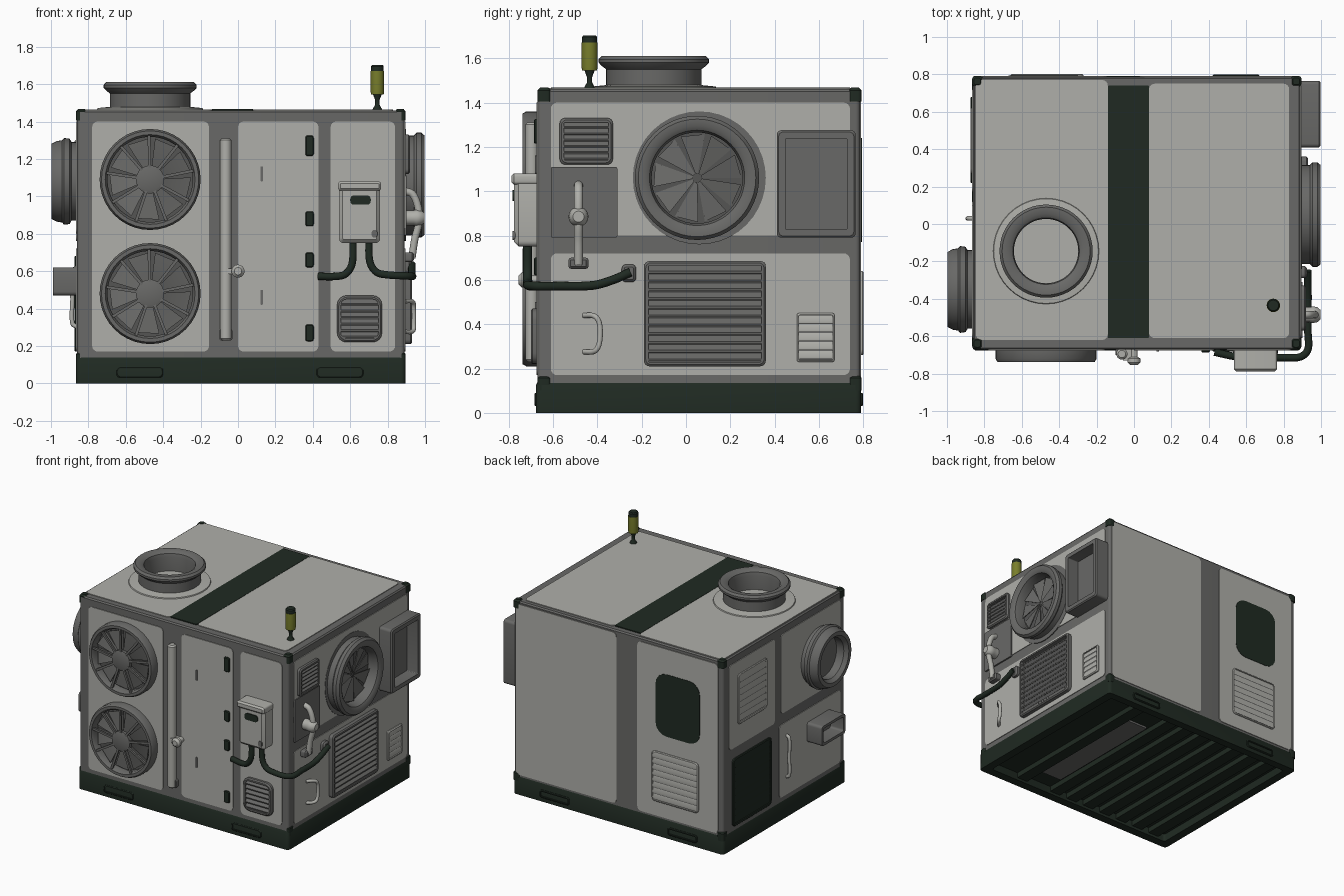
import bpy, bmesh, math
from mathutils import Vector

if "Cube" in bpy.data.objects:
    bpy.data.objects.remove(bpy.data.objects["Cube"])

def material(name, rgb):
    m = bpy.data.materials.new(name)
    m.diffuse_color = (*rgb, 1)
    m.use_nodes = True
    m.node_tree.nodes["Principled BSDF"].inputs["Base Color"].default_value = m.diffuse_color
    return m

LIGHT = material("light_grey_paint", (0.43, 0.43, 0.40))
MID = material("mid_grey_metal", (0.14, 0.14, 0.135))
DARK = material("dark_grey_recess", (0.09, 0.09, 0.088))
GREEN = material("dark_green_paint", (0.014, 0.023, 0.016))
OLIVE = material("olive_yellow_lens", (0.19, 0.21, 0.025))

# Each side maps (u, v, depth) to world space
SIDES = {
    "front": lambda u, v, d: (u, -0.67 - d, v),
    "back": lambda u, v, d: (u, 0.785 + d, v),
    "right": lambda u, v, d: (0.89 + d, u, v),
    "left": lambda u, v, d: (-0.86 - d, u, v),
    "top": lambda u, v, d: (u, v, 1.46 + d),
    "world": lambda u, v, d: (u, v, d),
}

def rr(u0, u1, v0, v1, d, r=0.0, n=4):
    """Rounded rectangle loop."""
    if r <= 0:
        return [(u0, v0, d), (u1, v0, d), (u1, v1, d), (u0, v1, d)]
    pts = []
    for k, (cu, cv) in enumerate([(u1 - r, v1 - r), (u0 + r, v1 - r), (u0 + r, v0 + r), (u1 - r, v0 + r)]):
        for i in range(n + 1):
            a = math.pi / 2 * (k + i / n)
            pts.append((cu + r * math.cos(a), cv + r * math.sin(a), d))
    return pts

def circ(cu, cv, r, d, n=40):
    return [(cu + r * math.cos(2 * math.pi * i / n), cv + r * math.sin(2 * math.pi * i / n), d) for i in range(n)]

def part(name, side, pieces, mat):
    """Loft every piece (list of loops, ring flag) into one object."""
    bm = bmesh.new()
    for loops, ring in pieces:
        vs = [[bm.verts.new(SIDES[side](*p)) for p in lp] for lp in loops]
        n = len(vs[0])
        for a in range(len(vs) if ring else len(vs) - 1):
            A, B = vs[a], vs[(a + 1) % len(vs)]
            for i in range(n):
                j = (i + 1) % n
                bm.faces.new((A[i], A[j], B[j], B[i]))
        if not ring:
            bm.faces.new(vs[0])
            bm.faces.new(vs[-1])
    bmesh.ops.recalc_face_normals(bm, faces=bm.faces)
    me = bpy.data.meshes.new(name)
    bm.to_mesh(me)
    bm.free()
    me.materials.append(mat)
    ob = bpy.data.objects.new(name, me)
    bpy.context.collection.objects.link(ob)
    return ob

def plate(name, side, u0, u1, v0, v1, mat, d0=-0.01, d1=0.005, r=0.03, bev=0.0):
    loops = [rr(u0, u1, v0, v1, d0, r)]
    if bev:
        loops.append(rr(u0, u1, v0, v1, d1 - bev, r))
    loops.append(rr(u0 + bev, u1 - bev, v0 + bev, v1 - bev, d1, max(r - bev, 0.002) if r else 0))
    return part(name, side, [(loops, False)], mat)

def lathe(name, side, cu, cv, profile, mat, ring=False, n=40):
    return part(name, side, [([circ(cu, cv, r, d, n) for r, d in profile], ring)], mat)

def frame_loops(u0, u1, v0, v1, w, d, r=0.03, d0=0.0):
    i = (u0 + w, u1 - w, v0 + w, v1 - w)
    ri = max(r - w, 0.006)
    b = min(.008, d / 3)
    return ([rr(u0, u1, v0, v1, d0, r), rr(u0, u1, v0, v1, d - b, r),
             rr(u0 + b, u1 - b, v0 + b, v1 - b, d, r),
             rr(*i, d, ri), rr(*i, d0, ri)], True)

def vent(name, side, u0, u1, v0, v1, n, mat, back=DARK, w=0.02, d=0.03, r=0.025):
    """Framed louvre with tilted slats over a recess plate."""
    plate(name + "_recess", side, u0 + .005, u1 - .005, v0 + .005, v1 - .005, back, d1=0.007, r=r)
    pieces = [frame_loops(u0, u1, v0, v1, w, d, r)]
    h = (v1 - v0 - 2 * w) / n
    for i in range(n):
        b = v0 + w + h * i
        sec = [(b + .1 * h, d - .004), (b + .35 * h, d - .002), (b + h, .010), (b + .75 * h, .006)]
        pieces.append(([[(u, v, dd) for v, dd in sec] for u in (u0 + w * .8, u1 - w * .8)], False))
    part(name, side, pieces, mat)

def tube(name, pts, rad, mat):
    cu = bpy.data.curves.new(name, 'CURVE')
    cu.dimensions, cu.bevel_depth, cu.bevel_resolution = '3D', rad, 5
    cu.use_fill_caps, cu.resolution_u = True, 6
    sp = cu.splines.new('BEZIER')
    sp.bezier_points.add(len(pts) - 1)
    P = [Vector(p) for p in pts]
    for i, b in enumerate(sp.bezier_points):   # smooth path through the points
        t = (P[min(i + 1, len(P) - 1)] - P[max(i - 1, 0)]).normalized()
        l = (P[i] - P[max(i - 1, 0)]).length / 3
        m = (P[min(i + 1, len(P) - 1)] - P[i]).length / 3
        b.co, b.handle_left, b.handle_right = P[i], P[i] - t * l, P[i] + t * m
    cu.materials.append(mat)
    ob = bpy.data.objects.new(name, cu)
    bpy.context.collection.objects.link(ob)
    bpy.ops.object.select_all(action='DESELECT')
    ob.select_set(True)
    bpy.context.view_layer.objects.active = ob
    bpy.ops.object.convert(target='MESH')

# Body shell and base tray
part("body_shell", "world", [([rr(-.86, .89, -.67, .785, .1, .02), rr(-.86, .89, -.67, .785, 1.45, .02),
                               rr(-.852, .882, -.662, .777, 1.46, .02)], False)], MID)
part("base_tray", "world", [([rr(-.80, .83, -.61, .73, .06, .02), rr(-.80, .83, -.61, .73, 0, .02),
                              rr(-.865, .895, -.677, .79, 0, .025), rr(-.865, .895, -.677, .79, .125, .025),
                              rr(-.855, .885, -.667, .78, .145, .025)], False)], GREEN)
for i in range(9):
    x = -.74 + i * .155
    if i != 7:
        plate("base_runner", "world", x, x + .09, -.62, .74, GREEN, .02, .07, 0)
plate("underside_panel", "world", .30, .48, -.47, .50, MID, .045, .065, 0)
for s in ("front", "back"):
    for x in (-.525, .545):
        part(f"{s}_lift_pocket_rim", s, [frame_loops(x - .125, x + .125, .03, .09, .012, .013, .02)], GREEN)
# Corner caps
for x0, x1 in ((-.865, -.81), (.84, .895)):
    for y0, y1 in ((-.669, -.61), (.735, .791)):
        for z0, z1 in ((1.405, 1.467), (.10, .17)):
            part("corner_cap", "world", [([rr(x0, x1, y0, y1, z0, .015), rr(x0, x1, y0, y1, z1 - .012, .015),
                                          rr(x0 + .01, x1 - .01, y0 + .01, y1 - .01, z1, .012)], False)], GREEN)
# Light cladding panels
for name, side, *q in (
    ("front_panel_fans", "front", -.78, -.155, .17, 1.40), ("front_door", "front", 0, .43, .17, 1.40),
    ("front_panel_control", "front", .495, .84, .17, 1.40),
    ("right_panel_upper", "right", -.61, .74, .80, 1.40), ("right_panel_lower", "right", -.61, .74, .17, .72),
    ("left_panel_upper_front", "left", -.61, .10, .80, 1.40), ("left_panel_upper_back", "left", .17, .72, .76, 1.40),
    ("left_panel_lower_front", "left", -.61, .12, .17, .72),
    ("back_panel_wide", "back", .03, .87, .15, 1.44), ("back_panel_narrow", "back", -.82, -.145, .15, 1.43),
    ("roof_panel_left", "top", -.845, -.14, -.62, .77), ("roof_panel_right", "top", .08, .83, -.61, .75)):
    plate(name, side, *q, LIGHT)
plate("roof_stripe", "top", -.14, .08, -.61, .74, GREEN, d1=.007, r=.005)

# Front fans
for k, cz in enumerate((1.09, .48)):
    cx = -.47
    lathe(f"fan_housing_{k}", "front", cx, cz, [(.27, 0), (.27, .05), (.26, .068), (.24, .068), (.228, .05), (.228, 0)], MID, True)
    lathe(f"fan_recess_{k}", "front", cx, cz, [(.24, 0), (.24, .01)], DARK)
    blades, spokes = [], []
    def polar(r, a, d):
        return (cx + r * math.cos(a), cz + r * math.sin(a), d)
    for i in range(9):
        a = 2 * math.pi * i / 9 + .2
        blades.append(([[polar(r, a, .018), polar(r, a + .55, .036), polar(r, a + .55, .041), polar(r, a, .023)]
                        for r in (.05, .14, .22)], False))
        w = lambda r: .008 / r
        spokes.append(([[polar(r, a - w(r), .05), polar(r, a + w(r), .05), polar(r, a + w(r), .064), polar(r, a - w(r), .064)]
                        for r in (.05, .235)], False))
    part(f"fan_blades_{k}", "front", blades, MID)
    spokes.append(([circ(cx, cz, .075, .02), circ(cx, cz, .075, .06), circ(cx, cz, .06, .066)], False))
    part(f"fan_guard_{k}", "front", spokes, MID)

# Front handrail, latch, hinges, door grips
part("vertical_rail", "world", [([circ(-.065, -.695, r, z, 24) for r, z in
     ((.02, .23), (.03, .24), (.03, 1.30), (.02, 1.31))], False)], LIGHT)
plate("rail_foot", "front", -.1, -.03, .23, .29, MID, d1=.03, r=.01)
lathe("latch_knob", "front", 0, .60, [(.02, 0), (.02, .04), (.035, .05), (.035, .07), (.02, .085)], LIGHT, n=24)
plate("latch_arm", "front", -.06, 0, .585, .615, LIGHT, d1=.06, r=.008)
for z, h in ((1.27, .055), (.88, .04), (.66, .04), (.27, .045)):
    plate("door_hinge", "front", .36, .405, z - h, z + h, GREEN, d1=.016, r=.012, bev=.005)
for z in (1.12, .46):
    plate("door_grip", "front", .119, .134, z - .04, z + .04, MID, d1=.012, r=.006)

# Control box, cables, lower vent
plate("control_box", "front", .54, .76, .75, 1.06, LIGHT, d1=.105, r=.025, bev=.02)
plate("control_box_lid", "front", .535, .765, 1.03, 1.08, LIGHT, d1=.118, r=.015, bev=.012)
plate("control_box_window", "front", .60, .71, .955, 1.005, GREEN, d0=.09, d1=.112, r=.02)
plate("control_box_button", "front", .715, .745, .78, .82, MID, d0=.09, d1=.112, r=.012)
tube("cable_short", [(.615, -.715, .77), (.61, -.715, .64), (.575, -.712, .585), (.52, -.705, .572), (.43, -.685, .572)], .02, GREEN)
tube("cable_long", [(.70, -.715, .77), (.705, -.715, .65), (.74, -.715, .595), (.80, -.715, .58), (.89, -.71, .575),
                    (.93, -.67, .572), (.93, -.58, .572), (.93, -.42, .575), (.93, -.33, .60), (.93, -.25, .635)], .02, GREEN)
plate("cable_socket", "right", -.29, -.225, .59, .67, MID, d1=.035, r=.02, bev=.012)
vent("front_vent", "front", .53, .77, .22, .47, 6, MID, MID, r=.05)

# Right side: vents, round intake, hood, valve
vent("right_vent_small", "right", -.57, -.33, 1.12, 1.33, 6, MID)
plate("right_access_plate", "right", -.61, -.31, .79, 1.11, MID, d1=.012, r=.008)
vent("right_vent_large", "right", -.19, .36, .21, .685, 11, MID, d=.04)
vent("right_vent_light", "right", .50, .67, .23, .45, 5, LIGHT, MID, w=.01, d=.02, r=.01)
lathe("right_intake_backing", "right", .06, 1.06, [(.30, 0), (.30, .007)], MID)
lathe("right_intake_ring", "right", .05, 1.06, [(.265, 0), (.265, .05), (.28, .065), (.28, .09), (.265, .108),
      (.235, .108), (.215, .095), (.205, .06), (.205, 0)], MID, True, 48)
lathe("right_intake_mesh", "right", .05, 1.06, [(.21, 0), (.21, .02)], DARK)
part("right_intake_vanes", "right", [([[(.05 + r * math.cos(a + o), 1.06 + r * math.sin(a + o), d) for o, d in
     ((0, .02), (.55, .035), (.55, .04), (0, .025))] for r in (.02, .2)], False)
     for a in (2 * math.pi * i / 9 for i in range(9))], MID)
part("right_hood", "right", [frame_loops(.41, .765, .79, 1.275, .038, .108, .02)], MID)
plate("right_hood_recess", "right", .44, .74, .82, 1.25, MID, d1=.015, r=.01)
tube("valve_handle", [(.89, -.485, 1.03), (.935, -.485, 1.01), (.965, -.485, .93), (.965, -.485, .85), (.945, -.485, .77), (.93, -.485, .67)], .02, LIGHT)
lathe("valve_hub", "right", -.485, .885, [(.04, 0), (.04, .05), (.045, .065), (.04, .09), (.025, .108)], LIGHT, n=24)
plate("valve_foot", "right", -.53, -.44, .65, .70, MID, d1=.05, r=.012, bev=.01)
tube("right_grab_handle", [(.89, -.46, .44), (.935, -.41, .435), (.94, -.39, .40), (.94, -.39, .32), (.935, -.41, .28), (.89, -.46, .275)], .012, LIGHT)

# Left side: round duct, spout, radiator, louvre, handle
lathe("left_duct", "left", -.35, 1.08, [(.21, 0), (.21, .03), (.228, .04), (.232, .07), (.22, .08), (.215, .11),
      (.20, .138), (.17, .138), (.15, .11), (.15, 0)], MID, True, 48)
lathe("left_duct_recess", "left", -.35, 1.08, [(.16, 0), (.16, .05)], MID)
part("left_spout", "left", [([rr(-.49, -.21, .47, .62, 0, .02), rr(-.49, -.21, .47, .62, .13, .02),
      rr(-.47, -.23, .49, .60, .13, .015), rr(-.47, -.23, .49, .60, .02, .015)], False)], MID)
vent("left_radiator", "left", .22, .68, .17, .68, 9, GREEN, GREEN, d=.015)
vent("left_louvre", "left", .27, .62, .92, 1.30, 7, LIGHT, MID, d=.014)
tube("left_grab_handle", [(-.855, .03, .62), (-.885, .03, .60), (-.885, .03, .45), (-.885, .03, .32), (-.855, .03, .30)], .012, LIGHT)

# Back: window and vent
plate("back_window", "back", -.67, -.30, .77, 1.24, GREEN, d1=.008, r=.09)
vent("back_vent", "back", -.66, -.27, .26, .64, 8, LIGHT, DARK, w=.01, d=.016)

# Roof exhaust stack
lathe("stack_flange", "top", -.47, -.145, [(.285, 0), (.28, .012), (.20, .02), (.20, 0)], LIGHT, True)
lathe("stack", "top", -.47, -.145, [(.215, 0), (.215, .09), (.235, .105), (.249, .12), (.249, .135), (.235, .15),
      (.20, .15), (.178, .135), (.172, .11), (.172, 0)], MID, True, 48)

# Beacon
lathe("beacon_stem", "top", .745, -.435, [(.028, 0), (.012, .03), (.012, .055), (.025, .09)], GREEN, n=20)
lathe("beacon_lens", "top", .745, -.435, [(.034, .085), (.036, .1), (.036, .21)], OLIVE, n=20)
lathe("beacon_cap", "top", .745, -.435, [(.034, .205), (.034, .235), (.028, .243)], GREEN, n=20)

# Smooth rounded parts, keep edges sharp
bpy.ops.object.select_all(action='SELECT')
bpy.context.view_layer.objects.active = bpy.context.selected_objects[0]
bpy.ops.object.shade_smooth_by_angle(angle=math.radians(35))
